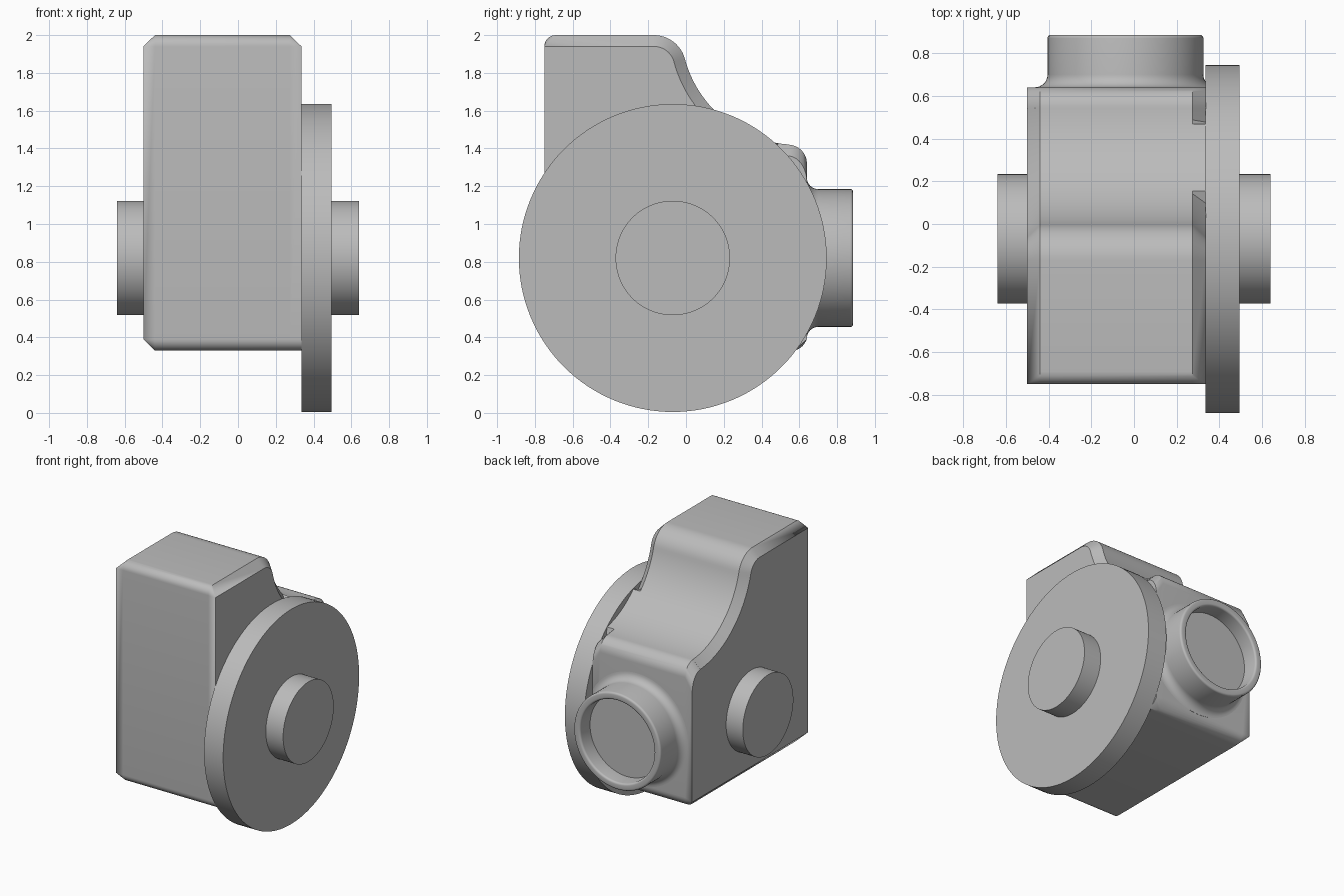
import bpy
import bmesh
from math import sin, cos, pi, radians, hypot
from mathutils import Matrix, Vector

if "Cube" in bpy.data.objects:
    bpy.data.objects.remove(bpy.data.objects["Cube"], do_unlink=True)

GREY = (0.5, 0.5, 0.5, 1)
metal = bpy.data.materials.new("plain_grey")
metal.use_nodes = True
metal.diffuse_color = GREY
metal.node_tree.nodes["Principled BSDF"].inputs["Base Color"].default_value = GREY

AXIS_Y, AXIS_Z, FLANGE_R = -0.07, 0.82, 0.815
FRONT, BACK, BOTTOM, TOP, BEVEL = -0.75, 0.64, 0.33, 2.0, 0.06


def finish(name, bm):
    bmesh.ops.remove_doubles(bm, verts=bm.verts, dist=0.0005)
    bmesh.ops.recalc_face_normals(bm, faces=bm.faces)
    mesh = bpy.data.meshes.new(name)
    bm.to_mesh(mesh)
    bm.free()
    obj = bpy.data.objects.new(name, mesh)
    bpy.context.collection.objects.link(obj)
    mesh.materials.append(metal)
    bpy.ops.object.select_all(action="DESELECT")
    obj.select_set(True)
    bpy.context.view_layer.objects.active = obj
    bpy.ops.object.shade_smooth_by_angle(angle=radians(30))
    return obj


def arc(cy, cz, ry, rz, start, end, steps):
    angles = [radians(start + (end - start) * i / steps) for i in range(steps + 1)]
    return [(cy + ry * cos(a), cz + rz * sin(a)) for a in angles]


def disc(name, x0, x1, radius, segments):
    bm = bmesh.new()
    place = Matrix.Translation(((x0 + x1) / 2, AXIS_Y, AXIS_Z)) @ Matrix.Rotation(pi / 2, 4, "Y")
    bmesh.ops.create_cone(bm, cap_ends=True, segments=segments, radius1=radius,
                          radius2=radius, depth=x1 - x0, matrix=place)
    return finish(name, bm)


# Housing outline: full section (mid) and the reduced outline at its sides
mid, side = [], []


def add(mid_points, side_points):
    mid.extend(mid_points)
    side.extend(side_points)


N = 8
add(arc(FRONT + BEVEL, TOP - BEVEL, BEVEL, BEVEL, 180, 90, N), [(FRONT, TOP - BEVEL)] * (N + 1))
# Rounded brow, sweeping hollow and rear shoulder
brow, hollow = 0.17, 0.613
cy, cz = -0.17, TOP - brow
add(arc(cy, cz, brow, brow, 90, 15, 12),
    arc(cy, cz, brow - BEVEL, brow - BEVEL, 90, 15, 12))
hy = cy + (brow + hollow) * cos(radians(15))
hz = cz + (brow + hollow) * sin(radians(15))
add(arc(hy, hz, hollow, hollow, 195, 266, 40),
    arc(hy, hz, hollow + BEVEL, hollow + BEVEL, 195, 266, 40))
add(arc(BACK - 0.1, 1.32, 0.1, 0.1, 90, 0, 12),
    arc(BACK - 0.1, 1.22, 0.1, 0.14, 90, 0, 12))
# Lower corners
add(arc(BACK - 0.08, BOTTOM + 0.08, 0.08, 0.08, 0, -90, N), [(BACK, BOTTOM + BEVEL)] * (N + 1))
add(arc(FRONT + BEVEL, BOTTOM + BEVEL, BEVEL, BEVEL, -90, -180, N),
    [(FRONT, BOTTOM + BEVEL)] * (N + 1))

# The bevel on the flange side only exists beyond the flange rim
flange_side = [m if hypot(m[0] - AXIS_Y, m[1] - AXIS_Z) < FLANGE_R else s
               for m, s in zip(mid, side)]

bm = bmesh.new()
rings = []
for x, outline in ((-0.5, side), (-0.44, mid), (0.275, mid), (0.336, flange_side)):
    rings.append([bm.verts.new((x, y, z)) for y, z in outline])
for a, b in zip(rings, rings[1:]):
    for i in range(len(a)):
        j = (i + 1) % len(a)
        bm.faces.new((a[i], a[j], b[j], b[i]))
bm.faces.new(rings[0])
bm.faces.new(rings[-1])
finish("housing", bm)

# Round flange and the shaft stubs on either side
disc("flange", 0.335, 0.495, FLANGE_R, 128)
disc("left_shaft", 0.49, 0.64, 0.303, 96)
disc("right_shaft", -0.64, -0.49, 0.303, 96)

# Rear port: flared base, rounded lip and shallow blind bore
profile = [(0.425, BACK - 0.02)]
profile += arc(0.425, 0.70, 0.06, 0.06, 270, 180, N)
profile += arc(0.35, 0.87, 0.015, 0.015, 0, 90, 4)
profile += arc(0.325, 0.87, 0.015, 0.015, 90, 180, 4)
profile += [(0.31, 0.765), (0, 0.765)]
bm = bmesh.new()
verts = [bm.verts.new((r - 0.04, y, AXIS_Z)) for r, y in profile]
edges = [bm.edges.new(pair) for pair in zip(verts, verts[1:])]
bmesh.ops.spin(bm, geom=verts + edges, cent=Vector((-0.04, 0, AXIS_Z)),
               axis=(0, 1, 0), angle=2 * pi, steps=96, use_merge=False)
finish("rear_port", bm)
